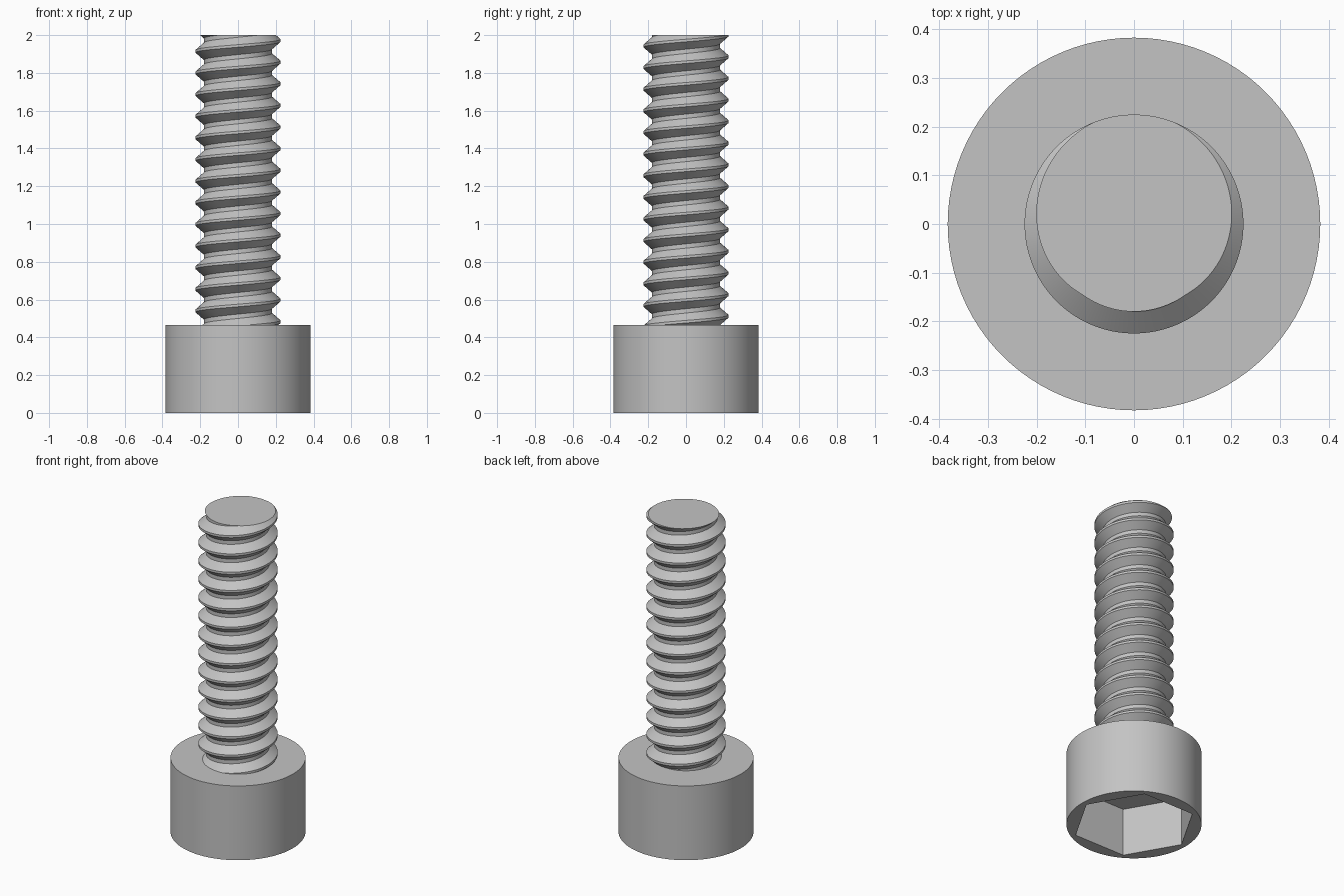
import bpy, bmesh, math

cube = bpy.data.objects.get("Cube")
if cube:
    bpy.data.objects.remove(cube, do_unlink=True)

HEAD_R, HEAD_H = 0.383, 0.465
SOCKET_R, SOCKET_DEPTH = 0.352, 0.30
MAJOR, MINOR, PITCH = 0.225, 0.18, 0.1145
TOP = 2.0
SEG = 96

steel = bpy.data.materials.new("steel_grey")
steel.use_nodes = True
grey = (0.55, 0.55, 0.55, 1)
steel.diffuse_color = grey
steel.node_tree.nodes["Principled BSDF"].inputs["Base Color"].default_value = grey


def finish(bm, name):
    bmesh.ops.recalc_face_normals(bm, faces=bm.faces)
    mesh = bpy.data.meshes.new(name)
    bm.to_mesh(mesh)
    bm.free()
    mesh.materials.append(steel)
    obj = bpy.data.objects.new(name, mesh)
    bpy.context.collection.objects.link(obj)
    bpy.ops.object.select_all(action='DESELECT')
    obj.select_set(True)
    bpy.context.view_layer.objects.active = obj
    bpy.ops.object.shade_smooth_by_angle(angle=math.radians(30))
    return obj


def ring(bm, radius, z, sides):
    turn = 2 * math.pi / sides
    return [bm.verts.new((radius * math.cos(i * turn), radius * math.sin(i * turn), z))
            for i in range(sides)]


def wall(bm, low, high):
    n = len(low)
    for i in range(n):
        j = (i + 1) % n
        bm.faces.new((low[i], low[j], high[j], high[i]))


# Cylinder head with a hexagonal socket in its underside
bm = bmesh.new()
rim_low, rim_high = ring(bm, HEAD_R, 0, SEG), ring(bm, HEAD_R, HEAD_H, SEG)
hex_low, hex_high = ring(bm, SOCKET_R, 0, 6), ring(bm, SOCKET_R, SOCKET_DEPTH, 6)
wall(bm, rim_low, rim_high)
wall(bm, hex_low, hex_high)
bm.faces.new(rim_high)
bm.faces.new(hex_high)
edges = [e for e in bm.edges if e.is_boundary]
bmesh.ops.triangle_fill(bm, edges=edges, use_beauty=True)
finish(bm, "socket_head")

# Threaded shank: a trapezoid tooth swept along a right-handed helix
profile = [(MINOR, -0.40), (MAJOR, -0.06), (MAJOR, 0.06), (MINOR, 0.40)]
turns = math.ceil((TOP - HEAD_H) / PITCH) + 4
bm = bmesh.new()
rows = []
for i in range(turns * SEG + 1):
    a = 2 * math.pi * i / SEG + math.pi / 2
    z = TOP + PITCH * (i / SEG - turns + 2)
    rows.append([bm.verts.new((r * math.cos(a), r * math.sin(a), z + h * PITCH))
                 for r, h in profile])
for i in range(len(rows) - 1):
    a, b = rows[i], rows[i + 1]
    for k in range(3):
        bm.faces.new((a[k], b[k], b[k + 1], a[k + 1]))
    if i + SEG + 1 < len(rows):  # root strip joining one turn to the next
        c, d = rows[i + SEG], rows[i + SEG + 1]
        bm.faces.new((a[3], b[3], d[0], c[0]))

# Trim both ends flat and cap them
for z, up in ((TOP, 1), (HEAD_H - 0.01, -1)):
    cut = bmesh.ops.bisect_plane(bm, geom=bm.verts[:] + bm.edges[:] + bm.faces[:],
                                 dist=1e-6, plane_co=(0, 0, z), plane_no=(0, 0, up),
                                 clear_outer=True)
    loop = [e for e in cut["geom_cut"] if isinstance(e, bmesh.types.BMEdge)]
    bmesh.ops.edgeloop_fill(bm, edges=loop)
finish(bm, "threaded_shank")
